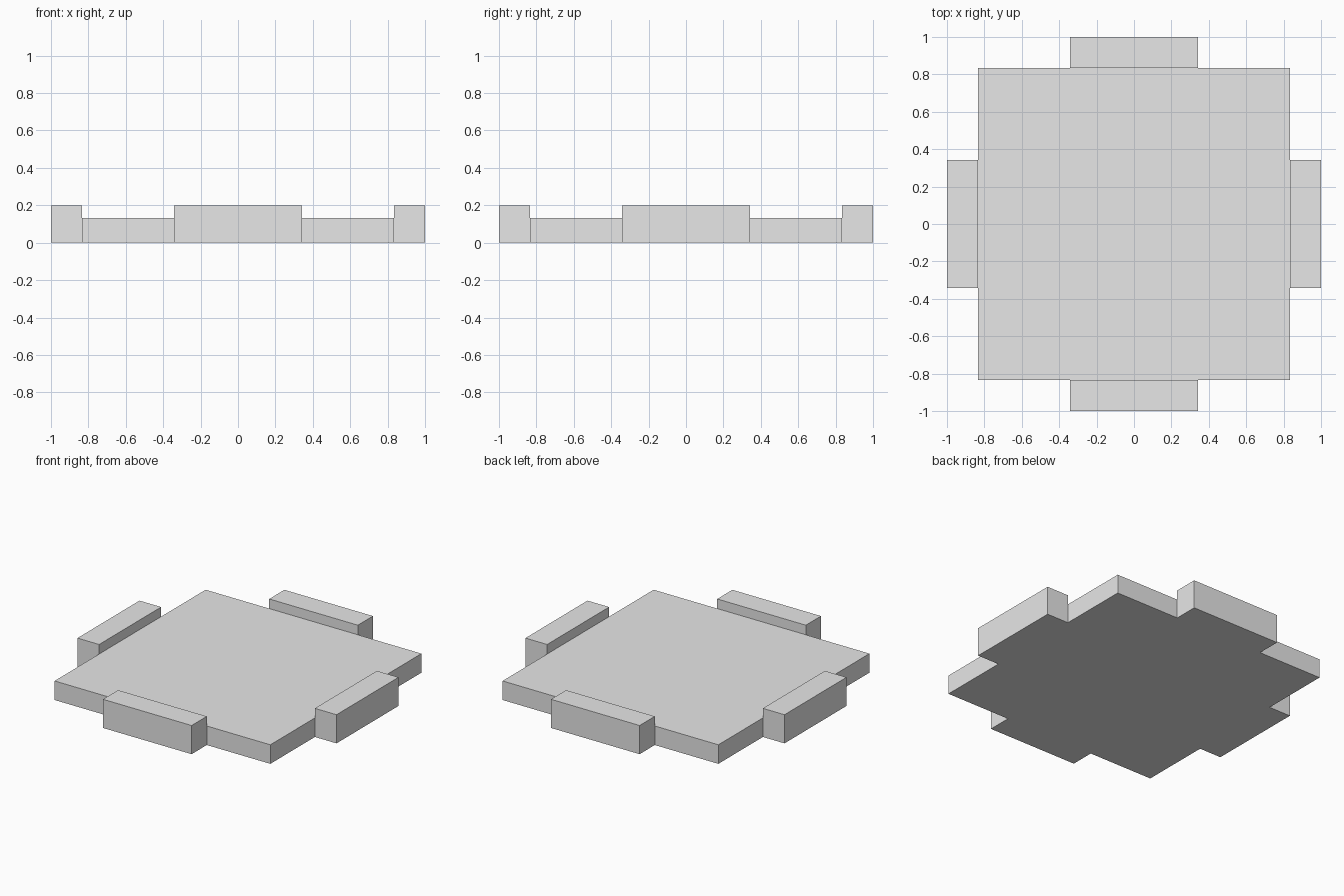
import bpy
from math import pi
from mathutils import Matrix

cube = bpy.data.objects.get("Cube")
if cube:
    bpy.data.objects.remove(cube, do_unlink=True)

# One plain grey for everything
grey = bpy.data.materials.new("light_grey")
grey.use_nodes = True
grey.diffuse_color = (0.8, 0.8, 0.8, 1)
grey.node_tree.nodes["Principled BSDF"].inputs["Base Color"].default_value = grey.diffuse_color

SLAB_HALF, SLAB_TOP = 0.833, 0.133
BLOCK_HALF, BLOCK_TOP = 0.342, 0.2


def box(name, low, high, angle=0):
    """Box between two corners, turned about the z axis."""
    bpy.ops.mesh.primitive_cube_add(size=1, location=(0, 0, 0))
    obj = bpy.context.object
    obj.name = name
    size = [b - a for a, b in zip(low, high)]
    centre = [(a + b) / 2 for a, b in zip(low, high)]
    obj.data.transform(Matrix.Rotation(angle, 4, 'Z')
                       @ Matrix.Translation(centre)
                       @ Matrix.Diagonal((*size, 1)))
    obj.data.materials.append(grey)
    return obj


# Square floor slab
box("floor_slab", (-SLAB_HALF, -SLAB_HALF, 0), (SLAB_HALF, SLAB_HALF, SLAB_TOP))

# Raised block in the middle of each side
for i, side in enumerate(("front", "left", "back", "right")):
    box(side + "_block", (-BLOCK_HALF, -1, 0), (BLOCK_HALF, -SLAB_HALF, BLOCK_TOP), i * pi / 2)
